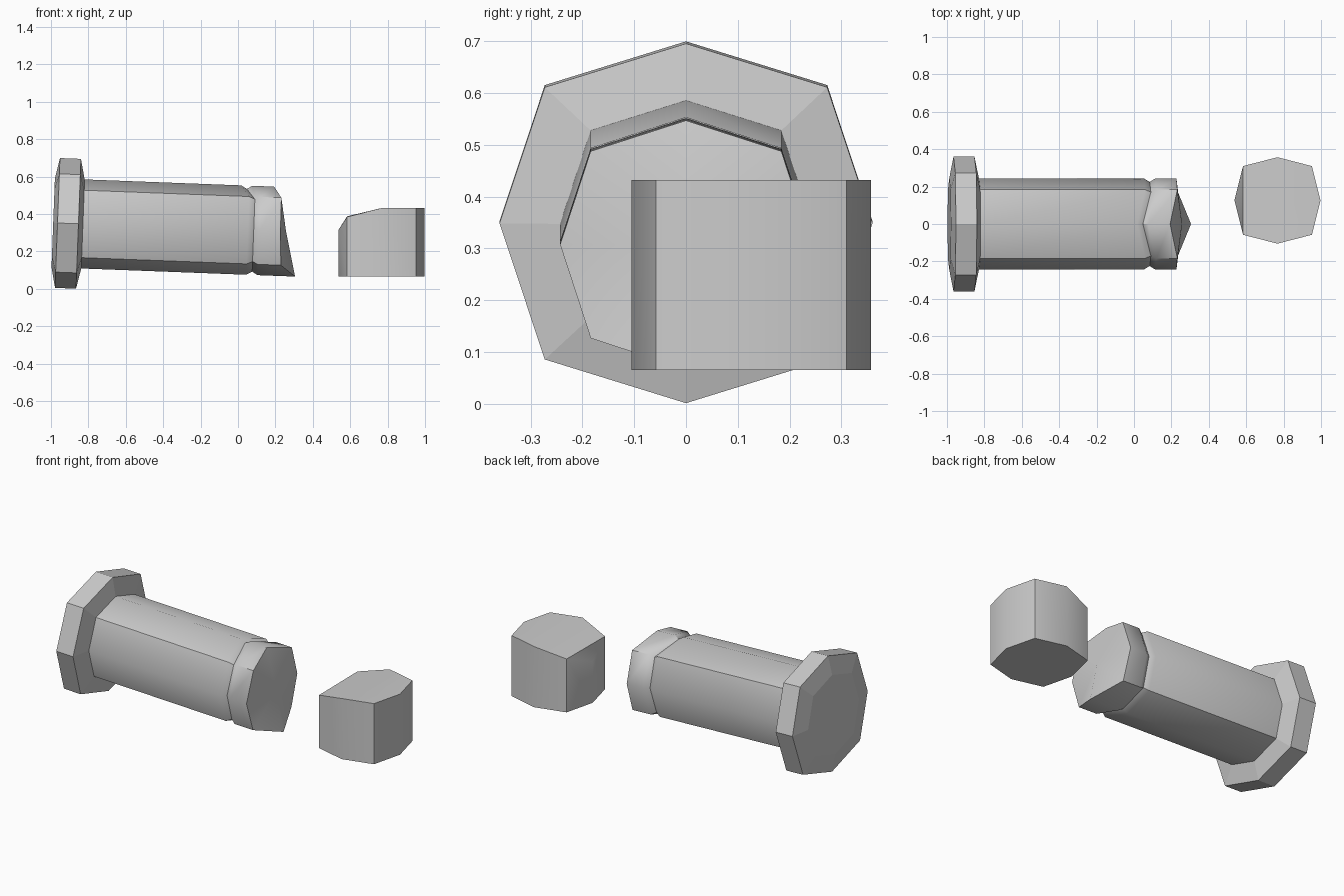
import bpy, bmesh, math

if "Cube" in bpy.data.objects:
    bpy.data.objects.remove(bpy.data.objects["Cube"])

K = 0.757                     # diagonal corners of the slightly squared octagon
OCT = [(0, 1), (K, K), (1, 0), (K, -K), (0, -1), (-K, -K), (-1, 0), (-K, K)]
TILT = 0.038                  # downward slope of the pin axis


def tilted(u, y, n):
    """Pin space (along axis, side, up) to world space."""
    return (u + TILT * n, y, 0.35 - TILT * (u + 0.9) + n)


def ring(bm, us, ry, rz):
    """One octagon of verts; us is one axis position or one per corner."""
    if not isinstance(us, (list, tuple)):
        us = [us] * 8
    return [bm.verts.new(tilted(u, y * ry, n * rz)) for u, (y, n) in zip(us, OCT)]


def bridge(bm, a, b):
    for i in range(8):
        j = (i + 1) % 8
        bm.faces.new((a[i], a[j], b[j], b[i]))


def finish(bm, name, smooth):
    bmesh.ops.recalc_face_normals(bm, faces=bm.faces)
    mesh = bpy.data.meshes.new(name)
    bm.to_mesh(mesh)
    bm.free()
    ob = bpy.data.objects.new(name, mesh)
    bpy.context.collection.objects.link(ob)
    if smooth:
        bpy.ops.object.select_all(action='DESELECT')
        ob.select_set(True)
        bpy.context.view_layer.objects.active = ob
        bpy.ops.object.shade_smooth_by_angle(angle=math.radians(40))


# Flange head: chamfered octagonal disc, open where the shaft joins
bm = bmesh.new()
rings = [ring(bm, u, ry, rz) for u, ry, rz in (
    (-0.988, 0.243, 0.238), (-0.965, 0.36, 0.347),
    (-0.853, 0.36, 0.347), (-0.829, 0.243, 0.238))]
bm.faces.new(rings[0])
for a, b in zip(rings, rings[1:]):
    bridge(bm, a, b)
finish(bm, "pin_head", False)

# Shaft: groove near the end, then a slanted broken tip
bm = bmesh.new()
tip = [0.184, 0.225, 0.227, 0.236, 0.314, 0.236, 0.227, 0.225]
rings = [ring(bm, -0.829, 0.243, 0.238)]
for u, r in ((0.053, 1.0), (0.084, 0.925), (0.113, 1.0)):
    rings.append(ring(bm, [u - 0.045] + [u] * 7, 0.243 * r, 0.238 * r))
rings.append(ring(bm, tip, 0.243, 0.238))
for a, b in zip(rings, rings[1:]):
    bridge(bm, a, b)
centre = bm.verts.new(tilted(0.257, 0, 0))
for i in range(8):
    bm.faces.new((rings[-1][i], rings[-1][(i + 1) % 8], centre))
finish(bm, "pin_shaft", True)

# Broken-off stub standing beside the pin, top sloping down to the left
bm = bmesh.new()
tops = [0.432] * 5 + [0.385, 0.315, 0.388]
xy = [(0.767 + 0.23 * x * (0.8 / K if abs(x) == K else 1), 0.126 + 0.231 * y * (0.795 / K if abs(y) == K else 1))
      for x, y in OCT]
low = [bm.verts.new((x, y, 0.065)) for x, y in xy]
top = [bm.verts.new((x, y, z)) for (x, y), z in zip(xy, tops)]
bm.faces.new(low)
bridge(bm, low, top)
bm.faces.new(top[0:5])
bm.faces.new((top[0], top[4], top[5], top[7]))
bm.faces.new(top[5:8])
finish(bm, "broken_stub", True)
